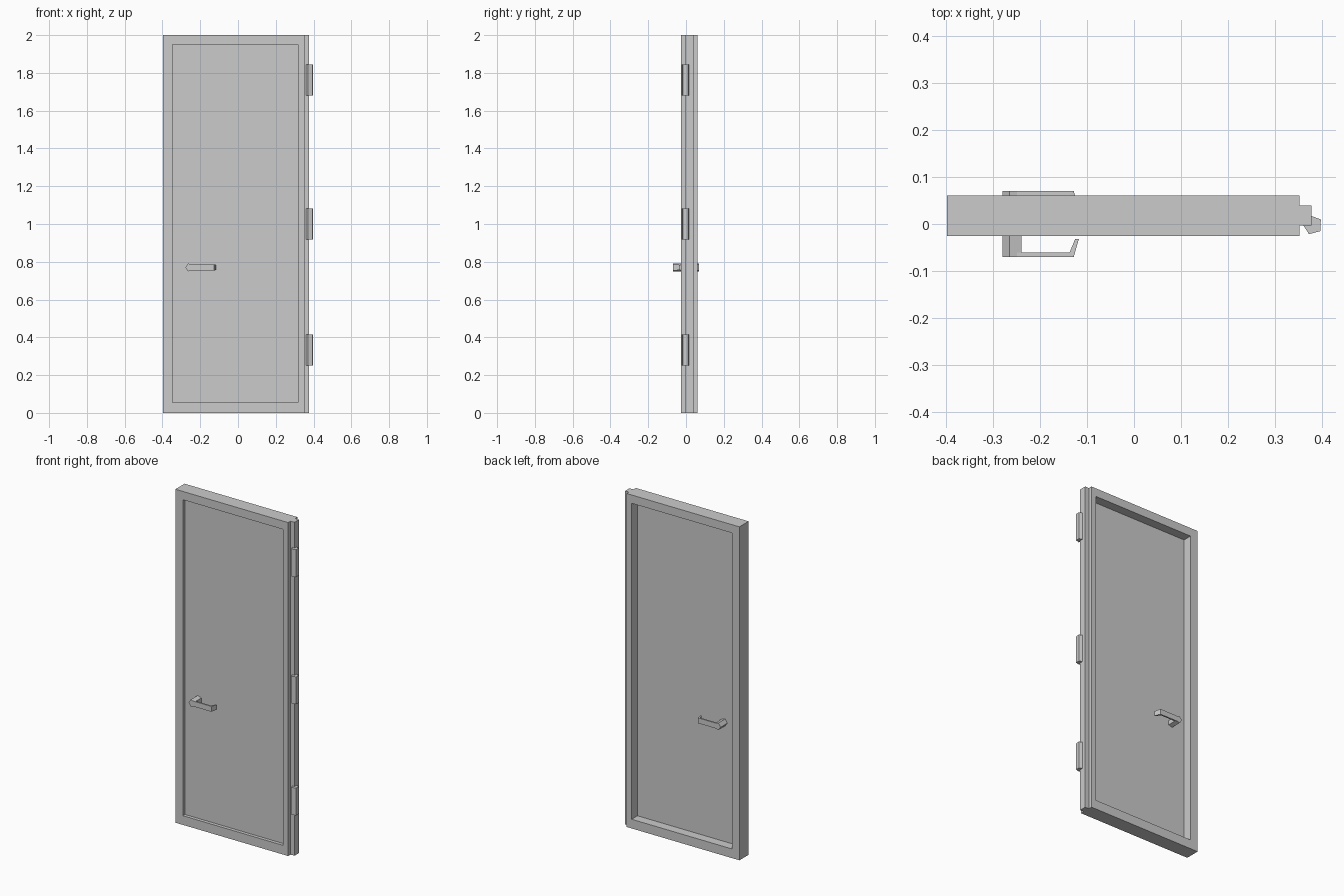
import bpy, bmesh
from math import cos, sin, tau, radians

if "Cube" in bpy.data.objects:
    bpy.data.objects.remove(bpy.data.objects["Cube"])


def loft(name, rings):
    """Skin a list of closed rings and cap both ends."""
    bm = bmesh.new()
    vr = [[bm.verts.new(p) for p in ring] for ring in rings]
    n = len(vr[0])
    for a, b in zip(vr, vr[1:]):
        for i in range(n):
            j = (i + 1) % n
            bm.faces.new((a[i], a[j], b[j], b[i]))
    bm.faces.new(vr[0])
    bm.faces.new(vr[-1][::-1])
    bmesh.ops.recalc_face_normals(bm, faces=bm.faces)
    me = bpy.data.meshes.new(name)
    bm.to_mesh(me)
    bm.free()
    ob = bpy.data.objects.new(name, me)
    bpy.context.collection.objects.link(ob)
    return ob


def rect(x0, x1, z0, z1, y):
    return [(x0, y, z0), (x1, y, z0), (x1, y, z1), (x0, y, z1)]


# Door leaf: raised frame around a thin panel, shallow recess in front, deep at back
outer = (-0.397, 0.351, 0, 2)
inner = (-0.348, 0.318, 0.055, 1.95)
loft("door_leaf", [rect(*inner, -0.006), rect(*inner, -0.026), rect(*outer, -0.026),
                   rect(*outer, 0.061), rect(*inner, 0.061), rect(*inner, 0.006)])

# Strip along the hinge edge
strip = (0.35, 0.377, 0, 2)
loft("hinge_strip", [rect(*strip, -0.003), rect(*strip, 0.039)])

# Five-sided hinge barrels
for i, z in enumerate((0.333, 1.0, 1.763)):
    angles = [radians(36 - 3) + k * tau / 5 for k in range(5)]
    loft(f"hinge_{i + 1}", [[(0.379 + 0.021 * cos(a), -0.002 + 0.021 * sin(a), h) for a in angles]
                            for h in (z - 0.082, z + 0.082)])

# Lever handles, mirrored front and back
HZ = 0.77
for side, s in (("front", -1), ("back", 1)):
    # five-sided spindle, pointed to the left
    loft(f"{side}_handle_spindle",
         [[(-0.257 + r * cos(tau / 2 + k * tau / 5), s * y, HZ + r * sin(tau / 2 + k * tau / 5))
           for k in range(5)] for y, r in ((0.004, 0.022), (0.07, 0.022))])
    # bar with its tip bent back toward the door
    path = [(-0.255, 0.061, 0.07, 0), (-0.137, 0.061, 0.07, 0.009)]
    rings = [[(x, s * y0, HZ - 0.016), (x + dx, s * y1, HZ - 0.016),
              (x + dx, s * y1, HZ + 0.016), (x, s * y0, HZ + 0.016)] for x, y0, y1, dx in path]
    rings.append([(-0.125, s * 0.032, HZ - 0.014), (-0.117, s * 0.032, HZ - 0.014),
                  (-0.117, s * 0.032, HZ + 0.014), (-0.125, s * 0.032, HZ + 0.014)])
    loft(f"{side}_handle_lever", rings)
